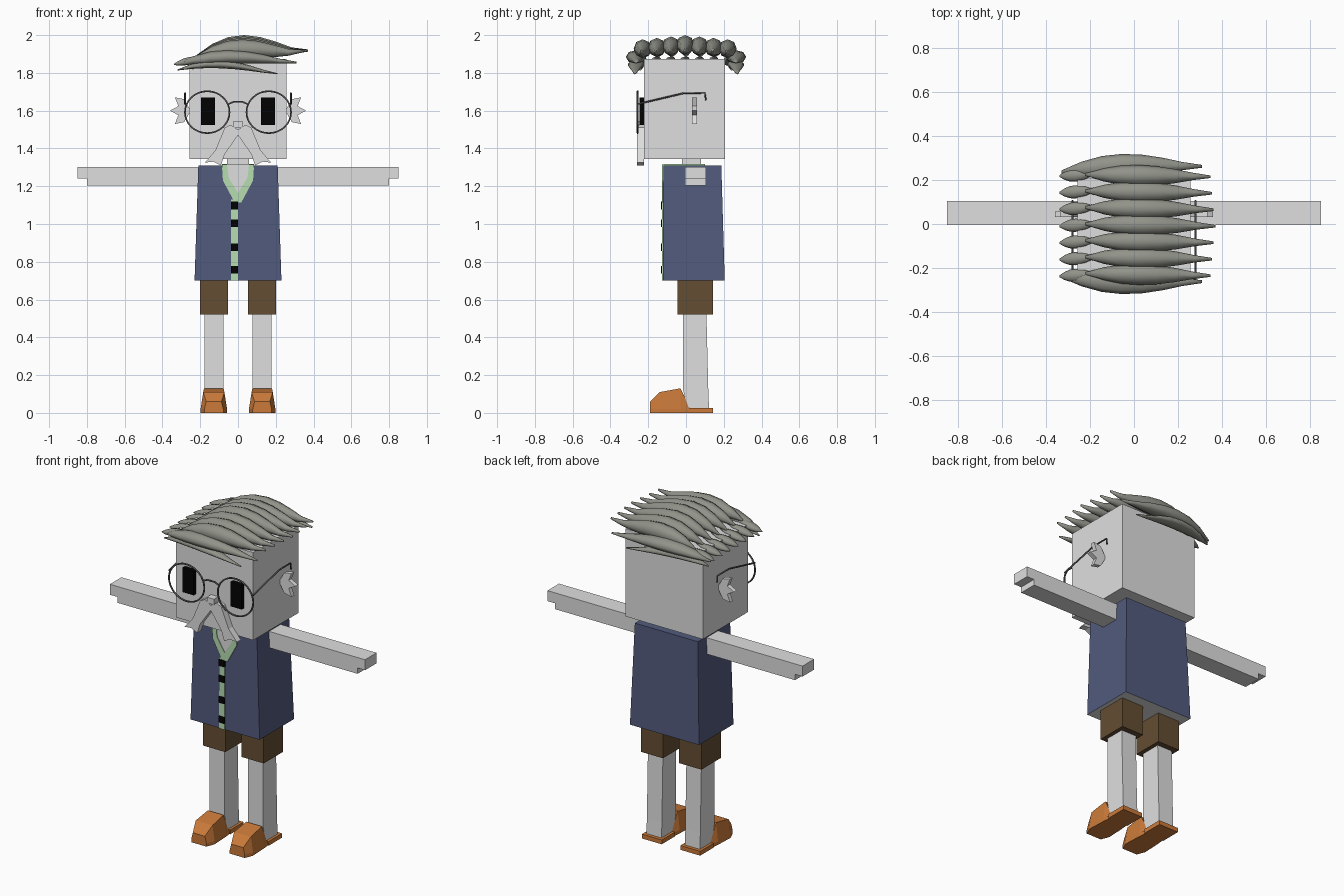
import bpy, bmesh
from math import sin, cos, pi, tau, radians
from mathutils import Vector

cube = bpy.data.objects.get("Cube")
if cube:
    bpy.data.objects.remove(cube)


def material(name, hexcode):
    def linear(channel):
        return (channel / 255) ** 2.2
    colour = [linear(channel) for channel in bytes.fromhex(hexcode)] + [1]
    mat = bpy.data.materials.new(name)
    mat.use_nodes = True
    mat.diffuse_color = colour
    mat.node_tree.nodes["Principled BSDF"].inputs["Base Color"].default_value = colour
    return mat


skin = material("pale grey skin", "DEDEDE")
navy = material("navy vest", "535B7C")
green = material("light green trim", "B4DCB0")
brown = material("brown shorts", "644E35")
leather = material("tan leather", "C9793C")
hair = material("grey hair", "909289")
black = material("black", "0A0A0A")
metal = material("dark spectacle frame", "58585C")


def loft(name, mat, rings, smooth=False):
    """Skin a closed solid over rings holding equal numbers of points."""
    bm = bmesh.new()
    loops = [[bm.verts.new(point) for point in ring] for ring in rings]
    for lower, upper in zip(loops, loops[1:]):
        for i in range(len(lower)):
            bm.faces.new((lower[i - 1], lower[i], upper[i], upper[i - 1]))
    bm.faces.new(loops[0])
    bm.faces.new(loops[-1])
    bmesh.ops.recalc_face_normals(bm, faces=bm.faces[:])
    for face in bm.faces:
        face.smooth = smooth
    mesh = bpy.data.meshes.new(name)
    bm.to_mesh(mesh)
    bm.free()
    mesh.materials.append(mat)
    obj = bpy.data.objects.new(name, mesh)
    bpy.context.collection.objects.link(obj)
    return obj


def rectangle(centre, half, front, back, z):
    left, right = centre - half, centre + half
    return [(left, front, z), (right, front, z), (right, back, z), (left, back, z)]


def box(name, mat, centre, half, front, back, bottom, top):
    return loft(name, mat, [rectangle(centre, half, front, back, z) for z in (bottom, top)])


def prism(name, mat, side, front, back, outline):
    """Extrude an x-z outline along y, on one side of the body."""
    return loft(name, mat, [[(side * x, y, z) for x, z in outline] for y in (front, back)])


def wire(name, points, closed=False):
    curve = bpy.data.curves.new(name, "CURVE")
    curve.dimensions = "3D"
    curve.bevel_depth = .005
    curve.bevel_resolution = 1
    spline = curve.splines.new("POLY")
    spline.points.add(len(points) - 1)
    for target, point in zip(spline.points, points):
        target.co = (*point, 1)
    spline.use_cyclic_u = closed
    curve.materials.append(metal)
    bpy.context.collection.objects.link(bpy.data.objects.new(name, curve))


def lock(name, tail, tip, arch, width, thickness, flick=0):
    """Hair lock: a leaf that swells and arches between two pointed ends."""
    tail, tip, arch = Vector(tail), Vector(tip), Vector(arch)
    rings = []
    steps = 7
    for step in range(steps + 1):
        t = step / steps
        swell = max(sin(pi * t ** .8), .12)
        centre = tail.lerp(tip, t) + arch * swell
        centre.z += flick * t ** 6
        rings.append([centre + Vector((0, width * swell * cos(angle),
                                       thickness * swell * sin(angle)))
                      for angle in (tau * i / 8 for i in range(8))])
    loft(name, hair, rings, smooth=True)


# Head, neck and nose
box("head", skin, 0, half=.257, front=-.222, back=.207, bottom=1.345, top=1.873)
box("neck", skin, 0, half=.058, front=-.02, back=.08, bottom=1.25, top=1.36)
box("nose", skin, 0, half=.024, front=-.262, back=-.215, bottom=1.51, top=1.545)

# Vest, with a bare underside
vest = loft("vest", navy, [rectangle(0, .23, -.123, .205, .7),
                           rectangle(0, .21, -.12, .187, 1.31)])
vest.data.materials.append(skin)
for polygon in vest.data.polygons:
    if polygon.normal.z < -.5:
        polygon.material_index = 1

# Open neck, collar, button strip and buttons
neckline = [(0, 1.165), (.05, 1.245), (.058, 1.314)]
mirrored = [(-x, z) for x, z in reversed(neckline[1:])]
prism("chest_opening", skin, 1, -.124, -.11, mirrored + neckline)
box("back_collar", green, 0, half=.085, front=.08, back=.1, bottom=1.3, top=1.317)
box("button_strip", green, -.018, half=.018, front=-.128, back=-.115, bottom=.7, top=1.13)
for height in (.757, .876, 1.003, 1.098):
    box("button", black, -.018, half=.018, front=-.132, back=-.12,
        bottom=height - .02, top=height + .02)

# Shoe cross-sections: y, half width, top height
shoe_sections = [(-.19, .05, .06), (-.14, .07, .11), (-.03, .065, .13), (.02, .06, .03)]

# Parts that come in pairs
for label, side in (("left", 1), ("right", -1)):
    hip = side * .128
    prism(label + "_neck_trim", green, side, -.128, -.11,
          neckline + [(.085, 1.314), (.08, 1.23), (.018, 1.115), (0, 1.115)])
    box(label + "_collar", green, side * .072, half=.013,
        front=-.12, back=.1, bottom=1.3, top=1.317)

    # Arm with a shallower hand end
    box(label + "_arm", skin, side * .5, half=.3, front=-.005, back=.105, bottom=1.205, top=1.303)
    box(label + "_hand", skin, side * .82, half=.03, front=-.005, back=.105,
        bottom=1.24, top=1.303)

    # Shorts, leg and shoe
    box(label + "_shorts", brown, hip, half=.074, front=-.044, back=.142, bottom=.52, top=.72)
    loft(label + "_leg", skin, [rectangle(hip, .05, .01, .122, .02),
                                rectangle(hip, .05, -.015, .118, .12),
                                rectangle(hip, .05, -.015, .108, .53)])
    loft(label + "_shoe", leather,
         [[(hip - half, y, 0), (hip + half, y, 0), (hip + half, y, .02),
           (hip + half * .8, y, top), (hip - half * .8, y, top), (hip - half, y, .02)]
          for y, half, top in shoe_sections])
    box(label + "_heel", leather, hip, half=.066, front=.015, back=.142, bottom=0, top=.026)

    # Eye and jagged ear
    box(label + "_eye", black, side * .16, half=.037, front=-.247, back=-.215,
        bottom=1.523, top=1.67)
    ear = [(.25, 1.6)]
    for spike in range(-3, 4):
        angle, reach = radians(20 * spike), .07 if spike % 2 else .11
        ear.append((.25 + reach * cos(angle), 1.6 + reach * sin(angle)))
    prism(label + "_ear", skin, side, .032, .058, ear)

    # Moustache half
    prism(label + "_moustache", skin, side, -.26, -.222,
          [(0, 1.5), (.04, 1.525), (.07, 1.51), (.12, 1.39), (.175, 1.325),
           (.13, 1.33), (.09, 1.31), (.07, 1.37), (0, 1.47)])

    # Spectacle rim and hooked temple
    circle = [tau * i / 32 for i in range(32)]
    wire(label + "_rim", [(side * .163 + .118 * cos(a), -.256, 1.592 + .111 * sin(a))
                          for a in circle], closed=True)
    wire(label + "_temple", [(side * .28, y, z) for y, z in
                             ((-.256, 1.635), (-.01, 1.693), (.1, 1.693), (.105, 1.655))])
wire("bridge", [(x, -.256, 1.65 - 6 * x * x) for x in (-.05, -.025, .025, .05)])

# Swept locks across the crown, longest and highest in the middle
for i in range(-3, 4):
    y = i * .075
    droop = .1 * abs(y)
    lock("crown_lock", (-.22, y, 1.88), (.37 - droop, y - .01, 1.88),
         arch=(0, 0, .07 - droop), width=.048, thickness=.05, flick=.03)

# Short curls on the right edge
for i in range(-3, 4):
    y = i * .076
    lock("edge_curl", (-.34, y - .01, 1.845), (-.17, y, 1.885),
         arch=(0, 0, 0), width=.03, thickness=.02)

# Long locks along the front and back edges, in two layers
for label, side in (("front", -1), ("back", 1)):
    lock(label + "_upper_lock", (-.33, side * .235, 1.84), (.31, side * .26, 1.85),
         arch=(0, side * .02, .04), width=.053, thickness=.036)
    lock(label + "_lower_lock", (-.32, side * .24, 1.81), (.21, side * .27, 1.79),
         arch=(0, side * .01, .045), width=.045, thickness=.022)
